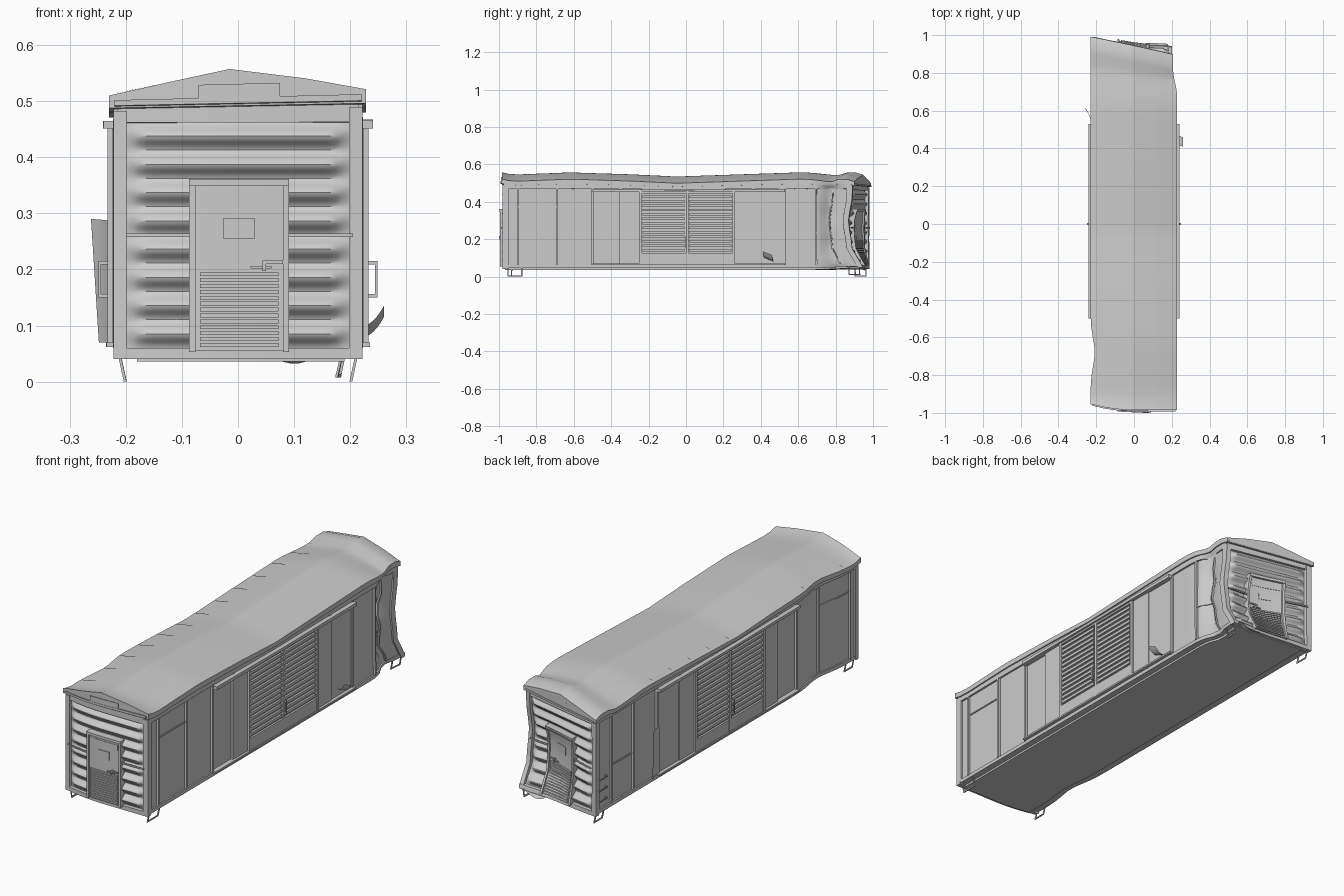
import bpy, bmesh, math
from mathutils import Vector

if "Cube" in bpy.data.objects:
    bpy.data.objects.remove(bpy.data.objects["Cube"])

SIDES = (1, -1)
# ridge height change along the length
SAG = [(-1, .006), (-.93, -.01), (-.62, .002), (-.3, -.008), (-.05, -.02), (.3, -.008),
       (.63, .003), (.84, -.014), (.93, .008), (1, -.014)]


def ramp(v, a, b):
    t = max(0, min(1, (v - a) / (b - a)))
    return t * t * (3 - 2 * t)


def bell(v, c, w):
    return math.exp(-((v - c) / w) ** 2)


def sag(y):
    for (a, u), (b, v) in zip(SAG, SAG[1:]):
        if y <= b:
            return u + (v - u) * (y - a) / (b - a)
    return SAG[-1][1]


def damage(p):
    # crash damage: wavy roof, crushed back right corner, dents
    x, y, z = p
    right = max(0, min(1, (x + .22) / .44))
    left = max(0, min(1, -x / .22))
    t = ramp(y, .66, .93)
    low = 1 - ramp(z, .04, .16)
    crush = .09 * right * (1 - .6 * low) + .02 * right * bell(z, .3, .08)
    crush += .03 * bell(x, .04, .12) * bell(z, .2, .14)
    ny = y - t * crush + .03 * left * left * (1 - ramp(y, -1, -.85))
    buckle = .5 + .5 * math.cos((z - .17) * 38)
    nx = x - right ** 3 * (.022 * t + .035 * bell(y, .83, .06) * (.4 + .6 * buckle) * (1 - ramp(z, .46, .5)))
    nx += .022 * left ** 2 * bell(y, -.68, .1)
    nz = z + ramp(z, .45, .51) * (sag(y) + .025 * x) + .008 * right * t * low
    return Vector((nx, ny, nz))


def finish(name, bm, cuts=True):
    if cuts:
        for axis, step in ((0, .055), (1, .05), (2, .05)):
            no = Vector([float(i == axis) for i in range(3)])
            vals = [v.co[axis] for v in bm.verts]
            for k in range(math.ceil(min(vals) / step), math.floor(max(vals) / step) + 1):
                bmesh.ops.bisect_plane(bm, geom=bm.verts[:] + bm.edges[:] + bm.faces[:],
                                       plane_co=no * (k * step + .0007), plane_no=no, dist=1e-5)
    for v in bm.verts:
        v.co = damage(v.co)
    bmesh.ops.recalc_face_normals(bm, faces=bm.faces[:])
    me = bpy.data.meshes.new(name)
    bm.to_mesh(me)
    bm.free()
    ob = bpy.data.objects.new(name, me)
    bpy.context.collection.objects.link(ob)
    return ob


def boxes(name, items, mirror=False, flip=False):
    # each item is x0, x1, y0, y1, z0, z1; mirror repeats it on the left, flip at the back
    bm = bmesh.new()
    for x0, x1, y0, y1, z0, z1 in items:
        for sx in (SIDES if mirror else (1,)):
            for sy in (SIDES if flip else (1,)):
                vs = bmesh.ops.create_cube(bm, size=1)['verts']
                for v in vs:
                    v.co = Vector((sx * ((x0 + x1) / 2 + v.co.x * (x1 - x0)),
                                   sy * ((y0 + y1) / 2 + v.co.y * (y1 - y0)),
                                   (z0 + z1) / 2 + v.co.z * (z1 - z0)))
    return finish(name, bm)


def sheet(name, fn, nu, nv):
    bm = bmesh.new()
    g = [[bm.verts.new(fn(i / nu, j / nv)) for j in range(nv + 1)] for i in range(nu + 1)]
    for i in range(nu):
        for j in range(nv):
            bm.faces.new((g[i][j], g[i + 1][j], g[i + 1][j + 1], g[i][j + 1]))
    return finish(name, bm, False)


# main shell
boxes("body_shell", [(-.213, .213, -.962, .962, .045, .5)])
boxes("floor_frame", [(-.18, .19, -.968, .968, .036, .05)])

# gabled roof with closed ends
bm = bmesh.new()
profile = [(-.23, .49), (-.23, .513), (-.12, .535), (-.015, .555), (.12, .535), (.228, .513), (.228, .49)]
f = bm.faces.new([bm.verts.new((x, -.985, z)) for x, z in profile])
ext = bmesh.ops.extrude_face_region(bm, geom=[f])['geom']
for v in ext:
    if isinstance(v, bmesh.types.BMVert):
        v.co.y = .99
finish("roof", bm)

# roof seams, thin folded strips across the sheets
bm = bmesh.new()
for k in range(13):
    y = -.84 + k * .14
    for s in SIDES:
        q = [bm.verts.new((s * x - .008, y + d, z)) for d in (-.003, .003)
             for x, z in ((.006, .555), (.21, .519))]
        bm.faces.new((q[0], q[1], q[3], q[2]))
finish("roof_seams", bm)

# roof end trim plates
boxes("roof_end_trim", [(-.22, .22, -.992, -.98, .493, .503), (-.07, .075, -.99, -.984, .503, .527)], flip=True)
# eave beams and sills
boxes("eave_beams", [(.2, .222, -.972, .972, .468, .492)], mirror=True)
boxes("side_sills", [(.2, .22, -.972, .972, .045, .062)], mirror=True)
boxes("end_beams", [(-.222, .222, -.98, -.955, .04, .06), (-.215, .215, -.976, -.955, .462, .49)], flip=True)
boxes("corner_posts", [(.198, .222, -.98, -.95, .05, .485)], mirror=True, flip=True)

# side posts between the wall panels
posts = [(-.9, .008), (-.69, .012), (-.5, .012), (-.35, .014), (.36, .014), (.525, .014), (.7, .012), (.86, .01)]
boxes("side_posts", [(.21, .223, y - w / 2, y + w / 2, .06, .47) for y, w in posts], mirror=True)
boxes("panel_braces", [(.21, .217, -.895, -.695, .37, .376), (.21, .217, .705, .855, .23, .236)], mirror=True)

# sliding doors: plates, frame and slats
boxes("side_door_plates", [(.21, .224, -.345, -.24, .07, .46), (.21, .224, .26, .355, .07, .46),
                           (.21, .219, .365, .52, .07, .46), (.21, .222, -.24, .26, .065, .46)], mirror=True)
frame = [(.215, .233, y - .007, y + .007, .065, .455) for y in (-.243, .006, .255)]
frame += [(.215, .231, -.243, .255, .065, .125), (.215, .231, -.243, .255, .443, .455)]
boxes("side_door_frames", frame, mirror=True)
slats = [(.218, .231, y, y + .225, z, z + .013) for y in (-.233, .017)
         for z in [.135 + k * .0238 for k in range(13)]]
boxes("side_door_slats", slats, mirror=True)
boxes("door_rails", [(.213, .241, -.5, .53, .451, .466), (.213, .235, -.5, .53, .062, .07)], mirror=True)
boxes("side_door_handles", [(.244, .249, -.004, .004, .15, .215), (.23, .249, -.004, .004, .15, .156),
                            (.23, .249, -.004, .004, .209, .215)], mirror=True)

# corrugated ends
for nm, s in (("front", -1), ("back", 1)):
    def rib(u, v, s=s):
        x = -.2 + .4 * u
        taper = ramp(.2 - abs(x), 0, .035)
        return (x, s * (.962 + .021 * taper * math.sin(v * 8 * math.pi) ** 2), .06 + .403 * v)
    sheet(nm + "_corrugation", rib, 32, 80)

# end doors with frame, window plate and louvre
boxes("end_doors", [(-.078, .082, -.986, -.96, .055, .35)], flip=True)
boxes("end_door_frames", [(-.087, -.076, -.994, -.96, .053, .36), (.08, .091, -.994, -.96, .053, .36),
                          (-.087, .091, -.997, -.96, .349, .361)], flip=True)
louvre = [(-.068, .072, -.993, -.98, .062 + k * .0105, .069 + k * .0105) for k in range(13)]
boxes("end_door_louvres", louvre, flip=True)
boxes("end_door_plates", [(-.026, .029, -.989, -.98, .254, .292), (-.07, .073, -.988, -.98, .312, .337)], flip=True)
boxes("end_door_handles", [(.044, .05, -1, -.98, .197, .214), (.044, .08, -1, -.995, .21, .216),
                           (.022, .06, -.993, -.98, .202, .206)], flip=True)
boxes("end_grab_rails", [(-.2, -.087, -.99, -.984, .258, .264), (.091, .205, -.99, -.984, .258, .264)], flip=True)

# corner stirrups hanging under the frame
bm = bmesh.new()
for sx in SIDES:
    for sy in SIDES:
        yc = .915 if sy < 0 else .935
        h = .04 if sy < 0 else .032
        for y0, y1, z0, z1 in ((yc - h, yc - h + .006, 0, .05), (yc + h - .006, yc + h, 0, .05), (yc - h, yc + h, 0, .006)):
            vs = bmesh.ops.create_cube(bm, size=1)['verts']
            for v in vs:
                z = (z0 + z1) / 2 + v.co.z * (z1 - z0)
                v.co = Vector((sx * (.201 + .22 * z + v.co.x * .005),
                               sy * ((y0 + y1) / 2 + v.co.y * (y1 - y0)), z))
finish("corner_stirrups", bm, False)

# grab rungs near the back left and front right corners
rungs = []
for z in (.1, .15, .2):
    rungs += [(.226, .23, -.96, -.9, z, z + .005), (.21, .23, -.96, -.956, z, z + .005), (.21, .23, -.904, -.9, z, z + .005)]
boxes("grab_rungs", [(-b, -a, -d, -c, e, f) for a, b, c, d, e, f in rungs])

# torn sheet metal on both sides and a bent strip under the back
sheet("left_torn_sheet", lambda u, v: (-.224 - u * u * (.024 + .014 * v), .515 + .085 * u + .015 * u * v,
                                       .07 + v * (.215 + .005 * u)), 8, 8)
sheet("right_torn_scrap", lambda u, v: (.222 + .038 * u, .47 - .05 * v - .01 * u, .08 + .035 * u * u + .02 * v), 6, 4)
sheet("back_bent_strip", lambda u, v: (.07 + .13 * u, .955 + .035 * v, .036 - .01 * math.sin(u * 5) * v), 8, 3)

for ob in bpy.context.scene.objects:
    ob.select_set(True)
    bpy.context.view_layer.objects.active = ob
bpy.ops.object.shade_smooth_by_angle(angle=math.radians(30))
